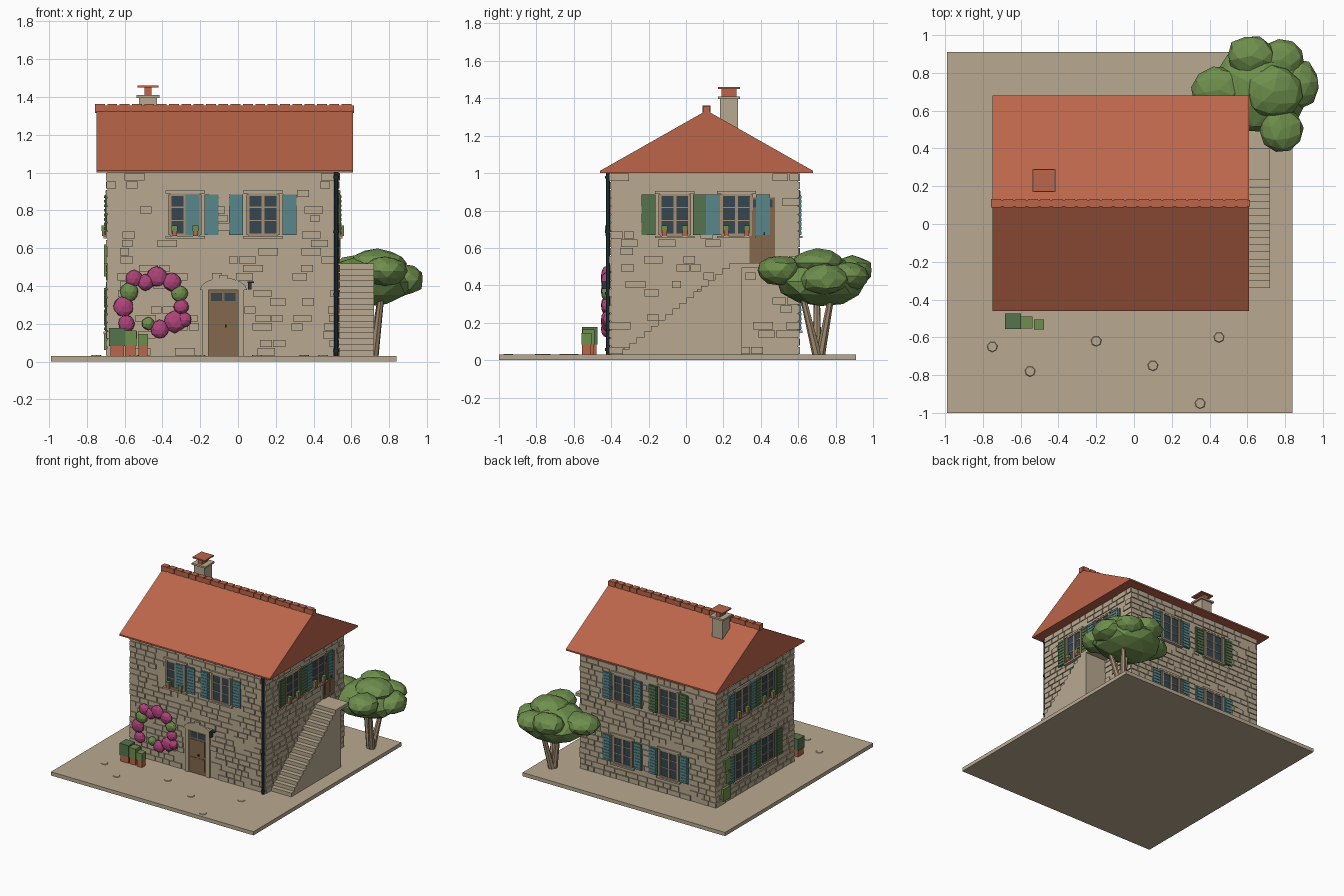
import bpy, bmesh, math, random
from mathutils import Vector, Matrix

if "Cube" in bpy.data.objects:
    bpy.data.objects.remove(bpy.data.objects["Cube"])

random.seed(4)


def lin(c):
    c /= 255
    return c / 12.92 if c <= 0.04045 else ((c + 0.055) / 1.055) ** 2.4


COLORS = {
    "stone": (185, 169, 144), "terracotta": (188, 102, 74), "teal paint": (90, 135, 139),
    "green paint": (86, 116, 78), "glass": (54, 70, 80), "door wood": (133, 104, 76),
    "foliage": (110, 143, 77), "blossom": (174, 67, 122), "dark metal": (42, 57, 63),
    "pale wood": (166, 143, 115),
}
MATS = {}
for n, c in COLORS.items():
    MATS[n] = bpy.data.materials.new(n)
    MATS[n].diffuse_color = (*[lin(v) for v in c], 1)

parts = {}


def part(name, mat):
    return parts.setdefault((name, mat), bmesh.new())


def box(bm, x0, x1, y0, y1, z0, z1):
    m = Matrix.Translation(((x0 + x1) / 2, (y0 + y1) / 2, (z0 + z1) / 2))
    m = m @ Matrix.Diagonal((abs(x1 - x0), abs(y1 - y0), abs(z1 - z0), 1))
    bmesh.ops.create_cube(bm, size=1, matrix=m)


def prism(bm, pts, offset):
    f = bm.faces.new([bm.verts.new(p) for p in pts])
    r = bmesh.ops.extrude_face_region(bm, geom=[f])
    bmesh.ops.translate(bm, vec=offset, verts=[v for v in r["geom"] if isinstance(v, bmesh.types.BMVert)])
    bmesh.ops.recalc_face_normals(bm, faces=bm.faces)


def rod(bm, a, b, r1, r2, sides=8):
    a, b = Vector(a), Vector(b)
    rot = (b - a).to_track_quat('Z', 'Y').to_matrix().to_4x4()
    bmesh.ops.create_cone(bm, cap_ends=True, segments=sides, radius1=r1, radius2=r2,
                          depth=(b - a).length, matrix=Matrix.Translation((a + b) / 2) @ rot)


def blob(bm, c, r, sub=2):
    m = Matrix.Translation(c) @ Matrix.Diagonal((*r, 1)) @ Matrix.Rotation(random.uniform(0, 6), 4, 'Z')
    v = bmesh.ops.create_icosphere(bm, subdivisions=sub, radius=1, matrix=m)["verts"]
    for p in v:
        p.co = Vector(c) + (p.co - Vector(c)) * random.uniform(0.93, 1.05)


# Box on a wall: u runs along the wall, d is the distance out of it
X0, X1, Y0, Y1, Z0, Z1 = -0.69, 0.53, -0.40, 0.60, 0.03, 1.0


def wbox(bm, wall, u0, u1, d0, d1, z0, z1):
    if wall == "front":
        box(bm, u0, u1, Y0 - d1, Y0 - d0, z0, z1)
    elif wall == "back":
        box(bm, u0, u1, Y1 + d0, Y1 + d1, z0, z1)
    elif wall == "right":
        box(bm, X1 + d0, X1 + d1, u0, u1, z0, z1)
    else:
        box(bm, X0 - d1, X0 - d0, u0, u1, z0, z1)


holes = {w: [] for w in ("front", "back", "right", "left")}


def shutter(wall, u, zc, color, w=0.074):
    bm = part("shutters_" + color.split()[0], color)
    wbox(bm, wall, u - w / 2, u + w / 2, 0.002, 0.014, zc - 0.108, zc + 0.108)
    for i in range(9):                                   # louvre slats
        z = zc - 0.096 + i * 0.024
        wbox(bm, wall, u - w / 2 + 0.008, u + w / 2 - 0.008, 0.013, 0.018, z - 0.008, z + 0.006)


def window(wall, u, zc, color, shutters=(-0.14, 0.14), pots=False):
    h, w = 0.108, 0.08
    wbox(part("window_glass", "glass"), wall, u - w, u + w, 0, 0.004, zc - h, zc + h)
    fr = part("window_frames", "pale wood")
    for s in (-1, 1):
        wbox(fr, wall, u + s * w - 0.008, u + s * w + 0.008, 0, 0.011, zc - h, zc + h)
        wbox(fr, wall, u - w, u + w, 0, 0.01, zc + s * h - 0.008, zc + s * h + 0.008)
    wbox(fr, wall, u - 0.008, u + 0.008, 0, 0.008, zc - h, zc + h)
    for z in (-0.03, 0.04):
        wbox(fr, wall, u - w, u + w, 0, 0.007, zc + z - 0.003, zc + z + 0.003)
    sur = part("window_surrounds", "stone")
    wbox(sur, wall, u - 0.105, u + 0.105, 0, 0.022, zc - 0.125, zc - 0.112)
    wbox(sur, wall, u - 0.105, u + 0.105, 0, 0.012, zc + 0.112, zc + 0.128)
    for s in shutters:
        shutter(wall, u + s, zc, color)
    if pots:
        for s in (-0.055, 0.055):
            z = zc - 0.112
            wbox(part("sill_pots", "terracotta"), wall, u + s - 0.013, u + s + 0.013, 0.008, 0.03, z, z + 0.027)
            wbox(part("sill_plants", "foliage"), wall, u + s - 0.016, u + s + 0.016, 0.006, 0.032, z + 0.027, z + 0.055)
    holes[wall].append((u - 0.1, u + 0.1, zc - 0.12, zc + 0.125))


def door(wall, u0, u1, z0, z1):
    wd = part("doors", "door wood")
    mid = (u0 + u1) / 2
    wbox(wd, wall, u0, u1, 0, 0.008, z0, z1)
    for a, b in ((u0 + 0.012, mid - 0.006), (mid + 0.006, u1 - 0.012)):
        wbox(part("door_glass", "glass"), wall, a, b, 0.005, 0.011, z1 - 0.055, z1 - 0.012)
        wbox(wd, wall, a, b, 0.005, 0.012, z0 + 0.03, z0 + 0.13)
        wbox(wd, wall, a, b, 0.005, 0.012, z0 + 0.15, z1 - 0.07)
    wbox(part("door_handle", "dark metal"), wall, mid + 0.008, mid + 0.016, 0.01, 0.022, z0 + 0.15, z0 + 0.165)
    holes[wall].append((u0 - 0.03, u1 + 0.03, z0, z1 + 0.02))


# Ground slab, paving stones and house body
box(part("ground", "stone"), -0.99, 0.84, -1.0, 0.91, 0, 0.03)
for x, y in ((-0.75, -0.65), (-0.55, -0.78), (-0.2, -0.62), (0.1, -0.75), (0.35, -0.95), (0.45, -0.6)):
    rod(part("paving_stones", "stone"), (x, y, 0.028), (x, y, 0.034), 0.03, 0.025, 7)
box(part("house_walls", "stone"), X0, X1, Y0, Y1, Z0, Z1 + 0.005)

# Windows
UP, LOW = 0.777, 0.27
window("front", -0.28, UP, "teal paint", (0.04, 0.14), True)
window("front", 0.132, UP, "teal paint", (-0.143, 0.14))
window("right", -0.06, UP, "green paint", (-0.14, 0.135), True)
window("right", 0.27, UP, "teal paint", (-0.125, 0.142), True)
for zc in (UP, LOW):
    window("left", -0.06, zc, "green paint", (-0.14, 0.13), zc == UP)
    window("left", 0.27, zc, "teal paint", (-0.13, 0.14), zc == UP)
    window("back", 0.147, zc, "teal paint")
    window("back", -0.27, zc, "green paint" if zc == UP else "teal paint")

# Doors, arched stone surround and lantern
door("front", -0.155, 0.0, 0.03, 0.375)
door("right", 0.34, 0.475, 0.52, 0.87)
sur = part("door_surround", "stone")
for u in (-0.172, 0.017):
    wbox(sur, "front", u - 0.016, u + 0.016, 0, 0.016, 0.03, 0.378)
arch = [(-0.0775 + 0.125 * math.cos(i * math.pi / 8), Y0, 0.378 + 0.065 * math.sin(i * math.pi / 8)) for i in range(9)]
prism(sur, arch, (0, -0.016, 0))
wbox(sur, "front", -0.1, -0.055, 0, 0.02, 0.385, 0.458)
lamp = part("lantern", "dark metal")
wbox(lamp, "front", 0.05, 0.085, 0, 0.03, 0.415, 0.423)
wbox(lamp, "front", 0.052, 0.072, 0.025, 0.05, 0.38, 0.42)

# Stone courses on every wall, leaving the openings free
st = part("wall_stones", "stone")
rows = 22
rh = (Z1 - Z0) / rows
for wall, a, b in (("front", X0, X1), ("back", X0, X1), ("right", Y0, Y1), ("left", Y0, Y1)):
    for r in range(rows):
        z, u = Z0 + r * rh, a - 0.006
        while u < b - 0.02:
            e = u + random.uniform(0.05, 0.115)
            e = b + 0.006 if e > b - 0.03 else e
            free = all(e < h[0] or u > h[1] or z + rh < h[2] or z > h[3] for h in holes[wall])
            if free and random.random() < 0.9:
                wbox(st, wall, u + 0.003, e - 0.003, -0.005, random.uniform(0.005, 0.009), z + 0.003, z + rh - 0.003)
            u = e

# Roof prism with ridge tiles and tile courses
roof = part("roof", "terracotta")
prism(roof, [(-0.75, -0.46, 1.0), (-0.75, 0.68, 1.0), (-0.75, 0.68, 1.012), (-0.75, 0.11, 1.335),
             (-0.75, -0.46, 1.012)], (1.36, 0, 0))
tiles = part("ridge_tiles", "terracotta")
for i in range(21):
    x = -0.757 + i * 0.0653
    box(tiles, x, x + 0.052, 0.088, 0.132, 1.315, 1.362)
    box(tiles, x + 0.05, x + 0.0653, 0.092, 0.128, 1.315, 1.356)

# Chimney
box(part("chimney", "stone"), -0.525, -0.43, 0.182, 0.278, 1.15, 1.398)
box(part("chimney", "stone"), -0.538, -0.415, 0.17, 0.29, 1.396, 1.41)
box(part("chimney_pot", "terracotta"), -0.495, -0.458, 0.19, 0.27, 1.41, 1.452)
box(part("chimney_pot", "terracotta"), -0.532, -0.42, 0.172, 0.288, 1.45, 1.46)

# Outside staircase with landing
n = 16
pts = [(X1, -0.34, 0.03)]
for i in range(n):
    y, z = -0.34 + i * 0.61 / n, 0.03 + (i + 1) * 0.49 / n
    pts += [(X1, y, z), (X1, y + 0.61 / n, z)]
prism(part("staircase", "stone"), pts + [(X1, 0.30, 0.52), (X1, 0.30, 0.03)], (0.19, 0, 0))
box(part("stair_landing", "stone"), X1, 0.72, 0.29, 0.40, 0.495, 0.52)

# Drainpipe
rod(part("drainpipe", "dark metal"), (0.52, -0.418, 0.03), (0.52, -0.418, 1.0), 0.011, 0.011)
for z in (0.05, 0.35, 0.68, 0.97):
    rod(part("drainpipe", "dark metal"), (0.52, -0.418, z), (0.52, -0.418, z + 0.014), 0.015, 0.015)

# Planters by the door
for x, y, w, top, m in ((-0.64, -0.515, 0.042, 0.178, "green paint"), (-0.57, -0.522, 0.032, 0.165, "foliage"),
                        (-0.503, -0.532, 0.027, 0.145, "foliage")):
    box(part("planter_pots", "terracotta"), x - w * 0.85, x + w * 0.85, y - w * 0.85, y + w * 0.85, 0.03, 0.09)
    box(part("planter_shrubs", m), x - w, x + w, y - w, y + w, 0.083, top)

# Flowering climber on the front, ivy on the left wall
for x, z, r, m in ((-0.55, 0.44, 0.045, 0), (-0.43, 0.45, 0.055, 0), (-0.35, 0.42, 0.05, 0), (-0.31, 0.36, 0.045, 1),
                   (-0.605, 0.29, 0.055, 0), (-0.575, 0.37, 0.05, 1), (-0.59, 0.2, 0.045, 0), (-0.3, 0.29, 0.042, 0),
                   (-0.285, 0.22, 0.04, 0), (-0.335, 0.21, 0.058, 0), (-0.415, 0.17, 0.05, 0), (-0.475, 0.2, 0.035, 1),
                   (-0.49, 0.42, 0.045, 0)):
    blob(part("climber_leaves", "foliage") if m else part("climber_flowers", "blossom"), (x, -0.425, z), (r, 0.03, r))
for y, z, w, h in ((0.40, 0.57, 0.05, 0.05), (0.44, 0.49, 0.03, 0.04), (0.47, 0.34, 0.04, 0.05),
                   (0.46, 0.23, 0.03, 0.04), (0.48, 0.11, 0.05, 0.05)):
    wbox(part("ivy", "foliage"), "left", y - w, y + w, 0, 0.02, z - h, z + h)

# Tree: forked trunk and faceted crown
for a, b in (((0.72, 0.70, 0.03), (0.76, 0.62, 0.36)), ((0.70, 0.70, 0.03), (0.66, 0.70, 0.36)),
             ((0.71, 0.72, 0.03), (0.76, 0.78, 0.36))):
    rod(part("tree_trunk", "pale wood"), a, b, 0.025, 0.016, 7)
crown = part("tree_crown", "foliage")
for c, r in (((0.67, 0.72, 0.42), (0.26, 0.25, 0.14)), ((0.62, 0.89, 0.48), (0.13, 0.11, 0.08)),
             ((0.78, 0.87, 0.45), (0.12, 0.11, 0.08)), ((0.87, 0.74, 0.43), (0.115, 0.13, 0.085)),
             ((0.78, 0.50, 0.48), (0.12, 0.12, 0.08)), ((0.45, 0.71, 0.46), (0.15, 0.13, 0.08)),
             ((0.74, 0.70, 0.52), (0.15, 0.14, 0.075))):
    blob(crown, c, r)

for (name, mat), bm in parts.items():
    me = bpy.data.meshes.new(name)
    bm.to_mesh(me)
    bm.free()
    me.materials.append(MATS[mat])
    bpy.context.collection.objects.link(bpy.data.objects.new(name, me))

for m in bpy.data.materials:
    if m.users and not m.is_grease_pencil:
        m.use_nodes = True
        m.node_tree.nodes["Principled BSDF"].inputs["Base Color"].default_value = m.diffuse_color
